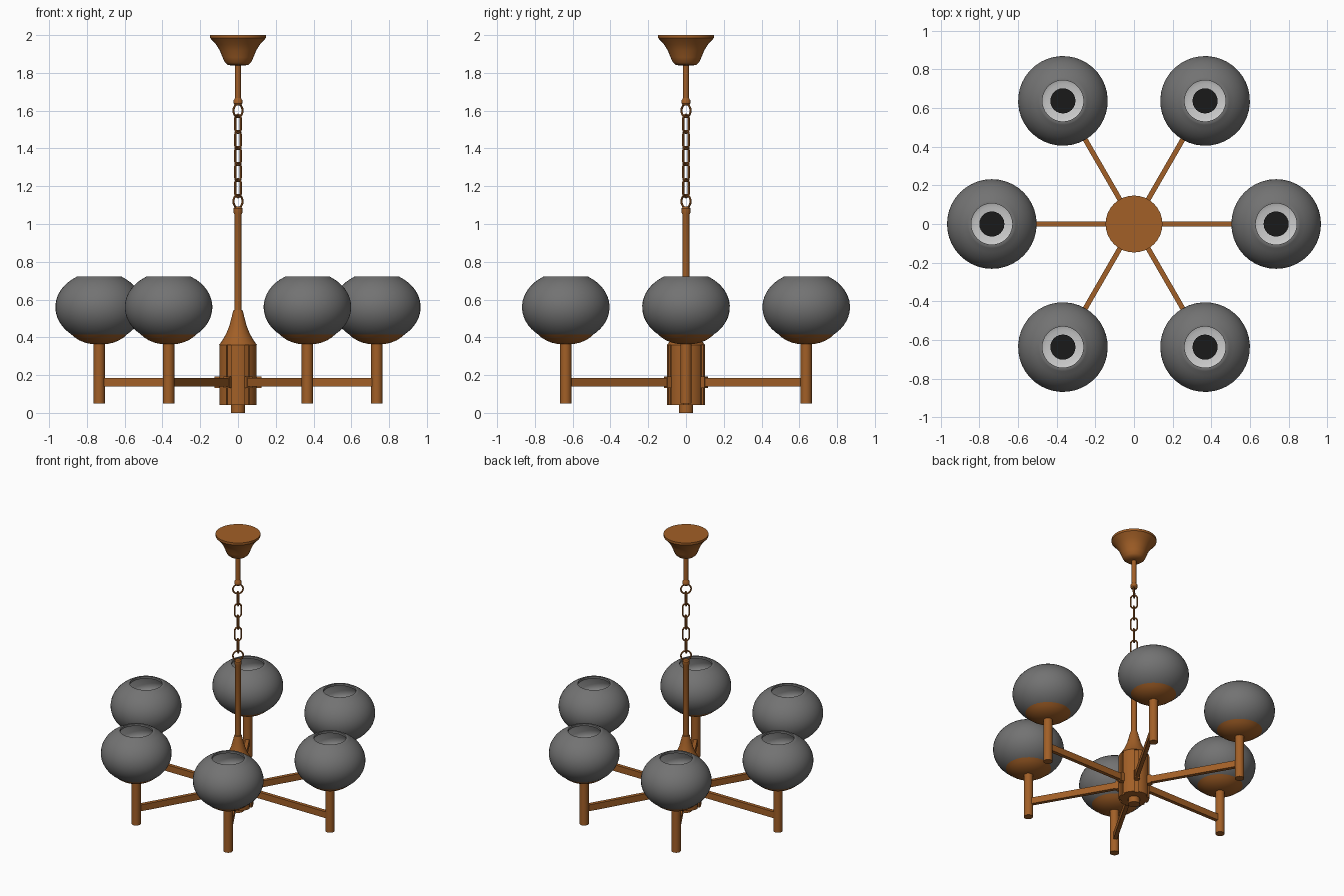
import bpy, bmesh
from math import sin, cos, pi, sqrt, asin
from mathutils import Matrix, Vector

if "Cube" in bpy.data.objects:
    bpy.data.objects.remove(bpy.data.objects["Cube"])


def material(name, rgb):
    m = bpy.data.materials.new(name)
    m.diffuse_color = (*rgb, 1)
    m.use_nodes = True
    m.node_tree.nodes["Principled BSDF"].inputs["Base Color"].default_value = m.diffuse_color
    return m


COPPER = material("copper", (0.36, 0.115, 0.02))
GLASS = material("smoked_glass", (0.17, 0.17, 0.17))
LINER = material("pale_inner_glass", (0.55, 0.55, 0.55))
BLACK = material("black", (0.01, 0.01, 0.01))


def finish(name, bm, *mats, smooth=True):
    bmesh.ops.recalc_face_normals(bm, faces=bm.faces)
    me = bpy.data.meshes.new(name)
    bm.to_mesh(me)
    bm.free()
    for m in mats:
        me.materials.append(m)
    ob = bpy.data.objects.new(name, me)
    bpy.context.collection.objects.link(ob)
    if smooth:
        bpy.ops.object.select_all(action='DESELECT')
        ob.select_set(True)
        bpy.context.view_layer.objects.active = ob
        bpy.ops.object.shade_smooth_by_angle(angle=0.6)
    return ob


def lathe(name, profile, *mats, segs=32, split=None):
    """Revolve (radius, z) points; bands after index 'split' get material 1."""
    bm = bmesh.new()
    rings = []
    for r, z in profile:
        n = 1 if r == 0 else segs
        rings.append([bm.verts.new((r * cos(2 * pi * i / segs), r * sin(2 * pi * i / segs), z))
                      for i in range(n)])
    for k, (a, b) in enumerate(zip(rings, rings[1:])):
        for i in range(segs):
            j = (i + 1) % segs
            quad = [a[i % len(a)], a[j % len(a)], b[j % len(b)], b[i % len(b)]]
            f = bm.faces.new(list(dict.fromkeys(quad)))
            f.material_index = int(split is not None and k >= split)
    return finish(name, bm, *mats)


def rod(name, r, z0, z1, mat=COPPER, segs=24):
    return lathe(name, [(0, z0), (r, z0), (r, z1), (0, z1)], mat, segs=segs)


def box(name, size, centre):
    bm = bmesh.new()
    bmesh.ops.create_cube(bm, size=1, matrix=Matrix.Translation(centre) @ Matrix.Diagonal((*size, 1)))
    return finish(name, bm, COPPER, smooth=False)


def link(name, z, half_w, half_h, wire, turn):
    """Stadium-shaped chain link standing upright, turned about z."""
    bm = bmesh.new()
    n, m, straight = 24, 8, half_h - half_w
    rings = []
    for i in range(n):
        t = 2 * pi * (i + 0.5) / n
        out = Vector((cos(t), 0, sin(t)))
        c = out * half_w + Vector((0, 0, straight if sin(t) > 0 else -straight))
        rings.append([bm.verts.new(c + wire * (out * cos(2 * pi * k / m) + Vector((0, sin(2 * pi * k / m), 0))))
                      for k in range(m)])
    for i in range(n):
        a, b = rings[i], rings[(i + 1) % n]
        for k in range(m):
            bm.faces.new((a[k], a[(k + 1) % m], b[(k + 1) % m], b[k]))
    ob = finish(name, bm, COPPER)
    ob.location.z = z
    ob.rotation_euler.z = turn


def ellipse_arc(a, b, z0, z1, n, zc=0.56):
    t0, t1 = asin((z0 - zc) / b), asin((z1 - zc) / b)
    ts = [t0 + (t1 - t0) * i / n for i in range(n + 1)]
    return [(a * cos(t), zc + b * sin(t)) for t in ts]


# Ceiling canopy and upper stem
lathe("ceiling_canopy", [(0, 2), (0.147, 2), (0.147, 1.984), (0.138, 1.974), (0.116, 1.95), (0.096, 1.918),
                         (0.082, 1.883), (0.07, 1.856), (0.055, 1.843), (0.03, 1.838), (0, 1.838)], COPPER)
rod("upper_stem", 0.015, 1.65, 1.845)
lathe("upper_stem_collar", [(0, 1.628), (0.016, 1.628), (0.023, 1.638), (0.023, 1.655), (0.015, 1.668), (0, 1.668)],
      COPPER)

# Chain: end rings and alternating links
link("chain_ring_top", 1.60, 0.034, 0.034, 0.0055, pi / 4)
link("chain_ring_bottom", 1.12, 0.034, 0.034, 0.0055, pi / 4)
for i in range(5):
    link(f"chain_link_{i + 1}", 1.53 - 0.085 * i, 0.021, 0.0485, 0.0055, pi / 4 + pi / 2 * ((i + 1) % 2))

# Lower rod and flared neck
lathe("lower_rod", [(0, 1.092), (0.016, 1.092), (0.023, 1.083), (0.023, 1.06), (0.019, 1.05), (0.019, 0.53),
                    (0, 0.53)], COPPER)
lathe("hub_neck", [(0, 0.545), (0.024, 0.545), (0.028, 0.53), (0.034, 0.505), (0.046, 0.46), (0.062, 0.42),
                   (0.082, 0.385), (0.1, 0.36), (0, 0.36)], COPPER)

# Hub body with six vertical grooves
R, W, D = 0.1, 0.013, 0.012
section = []
for i in range(6):
    rot = Matrix.Rotation(i * pi / 3, 3, 'Z')
    section += [rot @ Vector(p) for p in ((sqrt(R * R - W * W), -W, 0), (R - D, -W, 0), (R - D, W, 0),
                                          (sqrt(R * R - W * W), W, 0))]
    edge = asin(W / R)
    for k in range(1, 6):
        a = i * pi / 3 + edge + (pi / 3 - 2 * edge) * k / 6
        section.append(Vector((R * cos(a), R * sin(a), 0)))
bm = bmesh.new()
face = bm.faces.new([bm.verts.new((p.x, p.y, 0.042)) for p in section])
ext = bmesh.ops.extrude_face_region(bm, geom=[face], use_keep_orig=True)
bmesh.ops.translate(bm, vec=(0, 0, 0.318), verts=[v for v in ext["geom"] if isinstance(v, bmesh.types.BMVert)])
finish("hub_body", bm, COPPER)
rod("hub_bottom_knob", 0.038, 0, 0.045)

# One lamp arm, modelled along +x
X = 0.735
outer = ellipse_arc(0.232, 0.187, 0.39, 0.718, 18)
inner = ellipse_arc(0.217, 0.173, 0.70, 0.402, 14)
shade = [(0, 0.39)] + outer + [(0.118, 0.722), (0.106, 0.722), (0.106, 0.706)] + inner + [(0, 0.402)]
lamp = [
    lathe("shade", shade, GLASS, LINER, segs=40, split=len(outer) + 3),
    lathe("shade_cup", [(0, 0.362), (0.04, 0.364), (0.075, 0.372), (0.105, 0.384), (0.13, 0.4), (0.148, 0.416),
                        (0.143, 0.419), (0.1, 0.393), (0, 0.393)], COPPER),
    rod("lamp_socket", 0.065, 0.395, 0.46, BLACK),
    rod("lamp_post", 0.03, 0.05, 0.368),
]
for ob in lamp:
    ob.location.x = X
lamp += [box("arm", (X - 0.1, 0.026, 0.046), ((X + 0.08) / 2, 0, 0.162)),
         box("arm_bracket", (0.04, 0.036, 0.062), (0.104, 0, 0.162))]

# Repeat it six times around the hub
for i in range(1, 6):
    rot = Matrix.Rotation(i * pi / 3, 4, 'Z')
    for ob in lamp:
        dup = ob.copy()
        dup.name = f"{ob.name}_{i + 1}"
        dup.matrix_world = rot @ Matrix.Translation(ob.location)
        bpy.context.collection.objects.link(dup)
